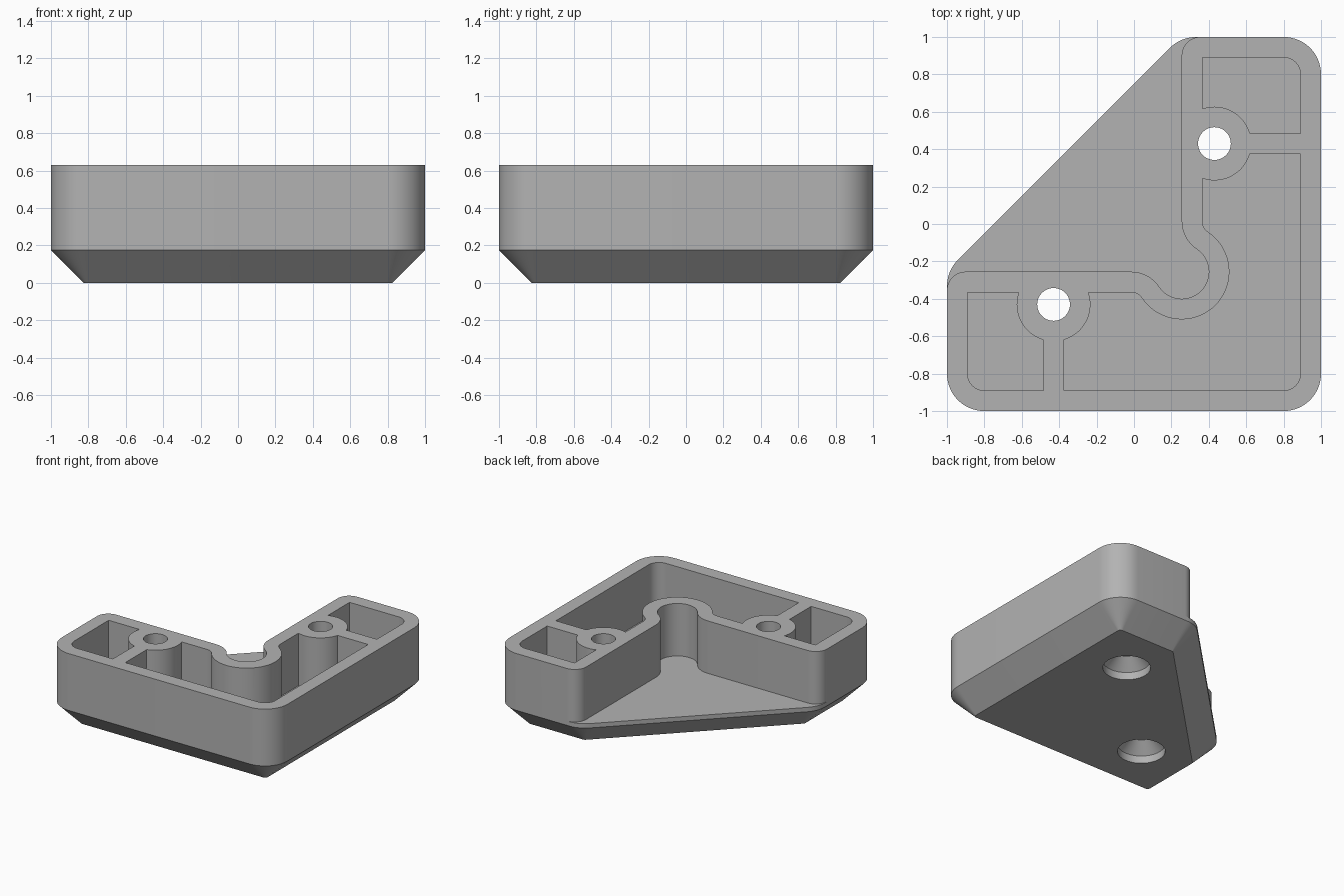
import bpy, bmesh
from math import sin, cos, atan2, sqrt, radians, degrees

if "Cube" in bpy.data.objects:
    bpy.data.objects.remove(bpy.data.objects["Cube"])

HEIGHT, PLATE_TOP, CHAMFER = 0.63, 0.21, 0.175
WALL, CORNER, EDGE = 0.11, 0.2, 0.255
BOSS = 0.43


def arc(cx, cy, r, a0, a1):
    n = max(3, int(abs(a1 - a0) / 6))
    angles = [radians(a0 + (a1 - a0) * i / n) for i in range(n + 1)]
    return [(cx + r * cos(a), cy + r * sin(a)) for a in angles]


def mirrored(half):
    """Complete a half outline across the diagonal symmetry line."""
    pts = []
    for p in half + [(-y, -x) for x, y in reversed(half)]:
        if not pts or abs(p[0] - pts[-1][0]) + abs(p[1] - pts[-1][1]) > 1e-4:
            pts.append(p)
    if abs(pts[0][0] - pts[-1][0]) + abs(pts[0][1] - pts[-1][1]) < 1e-4:
        pts.pop()
    return pts


def loft(name, rings):
    """Closed solid through (outline, z) rings."""
    bm = bmesh.new()
    loops = [[bm.verts.new((x, y, z)) for x, y in pts] for pts, z in rings]
    for a, b in zip(loops, loops[1:]):
        for i in range(len(a)):
            j = (i + 1) % len(a)
            bm.faces.new((a[i], a[j], b[j], b[i]))
    bm.faces.new(loops[0])
    bm.faces.new(loops[-1])
    bmesh.ops.recalc_face_normals(bm, faces=bm.faces)
    mesh = bpy.data.meshes.new(name)
    bm.to_mesh(mesh)
    bm.free()
    obj = bpy.data.objects.new(name, mesh)
    bpy.context.collection.objects.link(obj)
    return obj


def circle(x, y, r):
    return arc(x, y, r, 0, 360)[:-1]


def cut(target, cutter):
    mod = target.modifiers.new("cut", 'BOOLEAN')
    mod.operation, mod.solver, mod.object = 'DIFFERENCE', 'EXACT', cutter
    bpy.context.view_layer.objects.active = target
    bpy.ops.object.modifier_apply(modifier=mod.name)
    bpy.data.objects.remove(cutter)


def body_outline(inset):
    r, c = CORNER - inset, 1 - CORNER
    end = -0.25 - CORNER * 0.414
    return mirrored(arc(c, -c, r, 315, 270) + arc(-c, -c, r, 270, 180)
                    + arc(-c, end, r, 180, 135))


def inner_edge(offset):
    """Half of the inner side of the arms: fillet, then round corner relief."""
    fillet, relief = 0.18, 0.145
    dx = sqrt((fillet + relief) ** 2 - fillet ** 2)
    a = degrees(atan2(fillet, dx))
    return (arc(EDGE - dx, -EDGE - fillet, fillet - offset, 90, a)
            + arc(EDGE, -EDGE, relief + offset, 180 + a, 315))


# Body with chamfered underside
body = loft("corner_foot", [(body_outline(CHAMFER), 0), (body_outline(0), CHAMFER),
                            (body_outline(0), HEIGHT)])

# Open step between the two arms
step = mirrored([(-1.2, 1.2), (-1.2, -0.355)]
                + arc(-0.9, -0.355, 0.1, 180, 90) + inner_edge(0))
cut(body, loft("step_cutter", [(step, PLATE_TOP), (step, 1)]))

# Hollow inside the arms, leaving screw bosses and ribs standing
c, r = 1 - CORNER, CORNER - WALL
pocket = mirrored(arc(c, -c, r, 315, 270) + arc(-c, -c, r, 270, 180)
                  + [(WALL - 1, -EDGE - WALL)] + inner_edge(WALL))
hollow = loft("pocket_cutter", [(pocket, PLATE_TOP), (pocket, 1)])
w = WALL / 2
rib = [(BOSS, BOSS - w), (1, BOSS - w), (1, BOSS + w), (BOSS, BOSS + w)]
for side in (1, -1):
    boss = circle(side * BOSS, side * BOSS, 0.197)
    bar = rib if side > 0 else [(-y, -x) for x, y in rib]
    for shape in (boss, bar):
        cut(hollow, loft("keep", [(shape, 0), (shape, 1.2)]))
cut(body, hollow)

# Countersunk screw holes
for side in (1, -1):
    profile = [(0.173, -0.1), (0.173, 0.06), (0.0875, 0.145), (0.0875, 1)]
    cut(body, loft("hole_cutter", [(circle(side * BOSS, side * BOSS, rad), z)
                                   for rad, z in profile]))

# Material and shading
mat = bpy.data.materials.new("plain_grey")
mat.use_nodes = True
grey = (0.45, 0.45, 0.45, 1)
mat.diffuse_color = grey
mat.node_tree.nodes["Principled BSDF"].inputs["Base Color"].default_value = grey
body.data.materials.clear()
body.data.materials.append(mat)
bpy.ops.object.select_all(action='DESELECT')
body.select_set(True)
bpy.context.view_layer.objects.active = body
bpy.ops.object.shade_smooth_by_angle(angle=radians(30))
